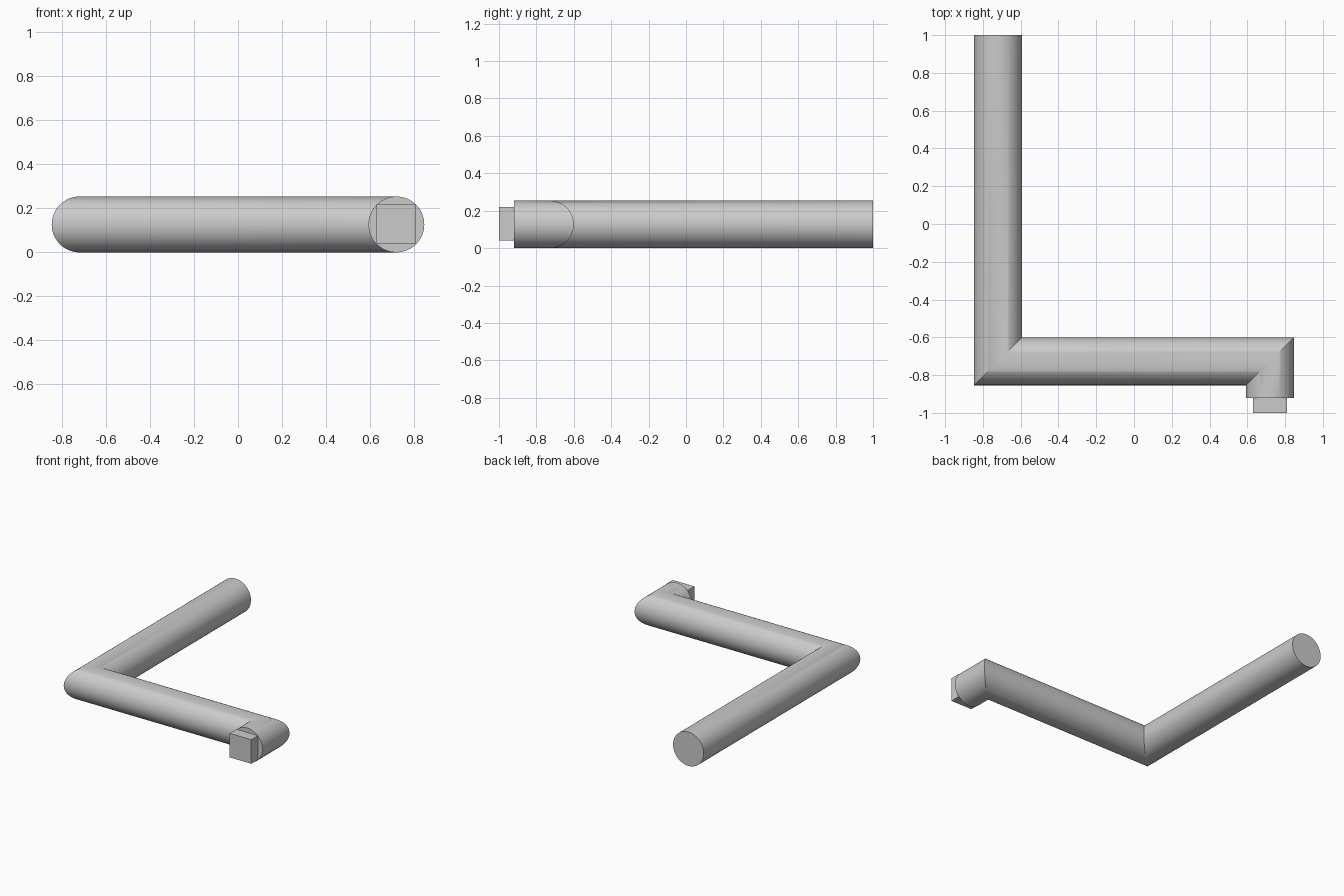
import bpy
import bmesh
import math
from mathutils import Vector

old = bpy.data.objects.get("Cube")
if old:
    bpy.data.objects.remove(old, do_unlink=True)

RADIUS = 0.127
SIDES = 64
AXIS_X = 0.72
BEND_Y = -0.727
END_Y = -0.92

grey = bpy.data.materials.new("plain grey")
grey.use_nodes = True
colour = (0.6, 0.6, 0.6, 1)
grey.diffuse_color = colour
grey.node_tree.nodes["Principled BSDF"].inputs["Base Color"].default_value = colour


def make_object(name, bm):
    bmesh.ops.recalc_face_normals(bm, faces=bm.faces)
    mesh = bpy.data.meshes.new(name)
    bm.to_mesh(mesh)
    bm.free()
    mesh.materials.append(grey)
    obj = bpy.data.objects.new(name, mesh)
    bpy.context.collection.objects.link(obj)
    return obj


# Round bar with two mitred bends: (centre, sideways direction of the ring)
stations = [
    (Vector((-AXIS_X, 1, RADIUS)), Vector((1, 0, 0))),
    (Vector((-AXIS_X, BEND_Y, RADIUS)), Vector((1, 1, 0))),
    (Vector((AXIS_X, BEND_Y, RADIUS)), Vector((1, 1, 0))),
    (Vector((AXIS_X, END_Y, RADIUS)), Vector((1, 0, 0))),
]
bm = bmesh.new()
rings = []
for centre, side in stations:
    ring = []
    for i in range(SIDES):
        a = math.tau * i / SIDES
        offset = side * math.cos(a) + Vector((0, 0, math.sin(a)))
        ring.append(bm.verts.new(centre + offset * RADIUS))
    rings.append(ring)
for r1, r2 in zip(rings, rings[1:]):
    for i in range(SIDES):
        j = (i + 1) % SIDES
        bm.faces.new((r1[i], r1[j], r2[j], r2[i]))
bm.faces.new(rings[0])
bm.faces.new(rings[-1])
bar = make_object("bent_bar", bm)

bpy.ops.object.select_all(action="DESELECT")
bar.select_set(True)
bpy.context.view_layer.objects.active = bar
bpy.ops.object.shade_smooth_by_angle(angle=math.radians(30))

# Square drive peg on the short end
bm = bmesh.new()
bmesh.ops.create_cube(bm, size=1)
bmesh.ops.scale(bm, vec=(0.18, 0.08, 0.18), verts=bm.verts)
bmesh.ops.translate(bm, vec=(AXIS_X, -0.96, 0.13), verts=bm.verts)
make_object("square_peg", bm)
